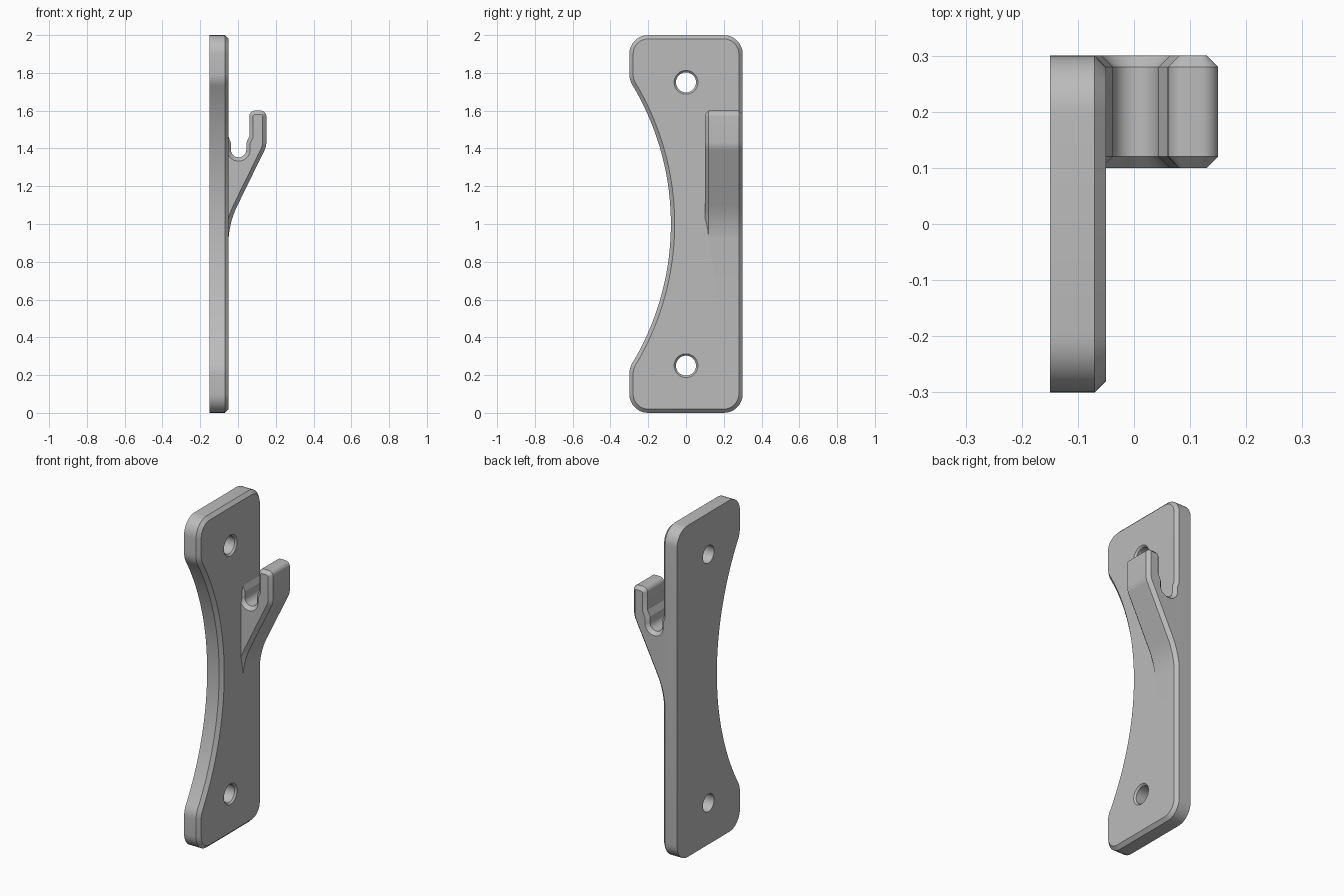
import bpy
import bmesh
from math import cos, sin, radians, pi
from mathutils import Vector

if "Cube" in bpy.data.objects:
    bpy.data.objects.remove(bpy.data.objects["Cube"])

grey = bpy.data.materials.new("satin grey")
grey.use_nodes = True
grey.diffuse_color = (0.5, 0.5, 0.5, 1)
grey.node_tree.nodes["Principled BSDF"].inputs["Base Color"].default_value = (0.5, 0.5, 0.5, 1)


def rounded(corners, steps=8):
    """Outline from (u, v, radius) corners, each rounded by a tangent arc."""
    out = []
    for i, (u, v, r) in enumerate(corners):
        p = Vector((u, v))
        if r == 0:
            out.append(p)
            continue
        a = (Vector(corners[i - 1][:2]) - p).normalized()
        b = (Vector(corners[(i + 1) % len(corners)][:2]) - p).normalized()
        half = a.angle(b) / 2
        centre = p + (a + b).normalized() * (r / sin(half))
        start = p + a * (r * cos(half) / sin(half)) - centre
        end = p + b * (r * cos(half) / sin(half)) - centre
        sweep = start.angle(end)
        for k in range(steps + 1):
            t = k / steps
            out.append(centre + (start * sin((1 - t) * sweep) + end * sin(t * sweep)) / sin(sweep))
    return out


def inset(points, d):
    """Counter-clockwise outline moved inward by d with mitred corners."""
    out = []
    for i, p in enumerate(points):
        a = (p - points[i - 1]).normalized()
        b = (points[(i + 1) % len(points)] - p).normalized()
        na, nb = Vector((-a.y, a.x)), Vector((-b.y, b.x))
        out.append(p + (na + nb) * (d / (1 + na.dot(nb))))
    return out


def loft(name, outline, levels, place):
    """Solid through copies of an outline, one per (depth, inset) level."""
    bm = bmesh.new()
    rings = [[bm.verts.new(place(p.x, p.y, depth)) for p in inset(outline, d)]
             for depth, d in levels]
    n = len(outline)
    for lo, hi in zip(rings, rings[1:]):
        for i in range(n):
            j = (i + 1) % n
            bm.faces.new((lo[i], lo[j], hi[j], hi[i]))
    bm.faces.new(rings[0][::-1])
    bm.faces.new(rings[-1])
    bmesh.ops.recalc_face_normals(bm, faces=bm.faces)
    mesh = bpy.data.meshes.new(name)
    bm.to_mesh(mesh)
    bm.free()
    mesh.materials.append(grey)
    obj = bpy.data.objects.new(name, mesh)
    bpy.context.collection.objects.link(obj)
    return obj


def combine(target, other, operation):
    mod = target.modifiers.new(operation.lower(), "BOOLEAN")
    mod.operation, mod.object, mod.solver = operation, other, "EXACT"
    bpy.context.view_layer.objects.active = target
    bpy.ops.object.modifier_apply(modifier=mod.name)
    bpy.data.objects.remove(other)


def along_x(u, v, d):
    return (d, u, v)


def along_y(u, v, d):
    return (u, d, v)


# Mounting plate: rounded corners and a long concave front edge
R = 1.43
waist = [(-0.08 - R + R * cos(radians(t)), 1 + R * sin(radians(t)), 0)
         for t in [30 * k / 20 for k in range(20, -21, -1)]]
plate_outline = rounded([(0.3, 0, 0.1), (0.3, 2, 0.1), (-0.3, 2, 0.1), (-0.3, 1.762, 0.12)]
                        + waist + [(-0.3, 0.238, 0.12), (-0.3, 0, 0.1)])
bracket = loft("bracket_plate", plate_outline,
               [(-0.15, 0), (-0.07, 0), (-0.05, 0.02)], along_x)

# Hook: flared foot, sloped underside, upright prong and a round-bottomed slot
root = -0.051
foot = [(-0.1, 0.85, 0), (root, 0.85, 0), (root, 1.0, 0.46)]
prong = [(0.15, 1.41, 0.1), (0.15, 1.6, 0.03), (0.06, 1.6, 0.03),
         (0.06, 1.465, 0), (0.044, 1.43, 0)]
slot = [(0.003 + 0.041 * cos(t), 1.394 - 0.041 * sin(t), 0)
        for t in [pi * k / 16 for k in range(17)]]
lip = [(-0.038, 1.43, 0), (root, 1.465, 0), (root, 1.52, 0), (-0.1, 1.52, 0)]
hook = loft("hook", rounded(foot + prong + slot + lip),
            [(0.1, 0.02), (0.12, 0), (0.28, 0), (0.3, 0.02)], along_y)
combine(bracket, hook, "UNION")

# Screw holes, lightly countersunk on the hook side
for z in (0.25, 1.75):
    circle = [Vector((0.053 * cos(t), z + 0.053 * sin(t)))
              for t in [2 * pi * k / 48 for k in range(48)]]
    cutter = loft("hole_cutter", circle,
                  [(-0.2, 0), (-0.06, 0), (-0.05, -0.01), (-0.04, -0.02)], along_x)
    cutter.hide_render = True
    combine(bracket, cutter, "DIFFERENCE")

bpy.ops.object.select_all(action="DESELECT")
bracket.select_set(True)
bpy.context.view_layer.objects.active = bracket
bpy.ops.object.shade_smooth_by_angle(angle=radians(20))
